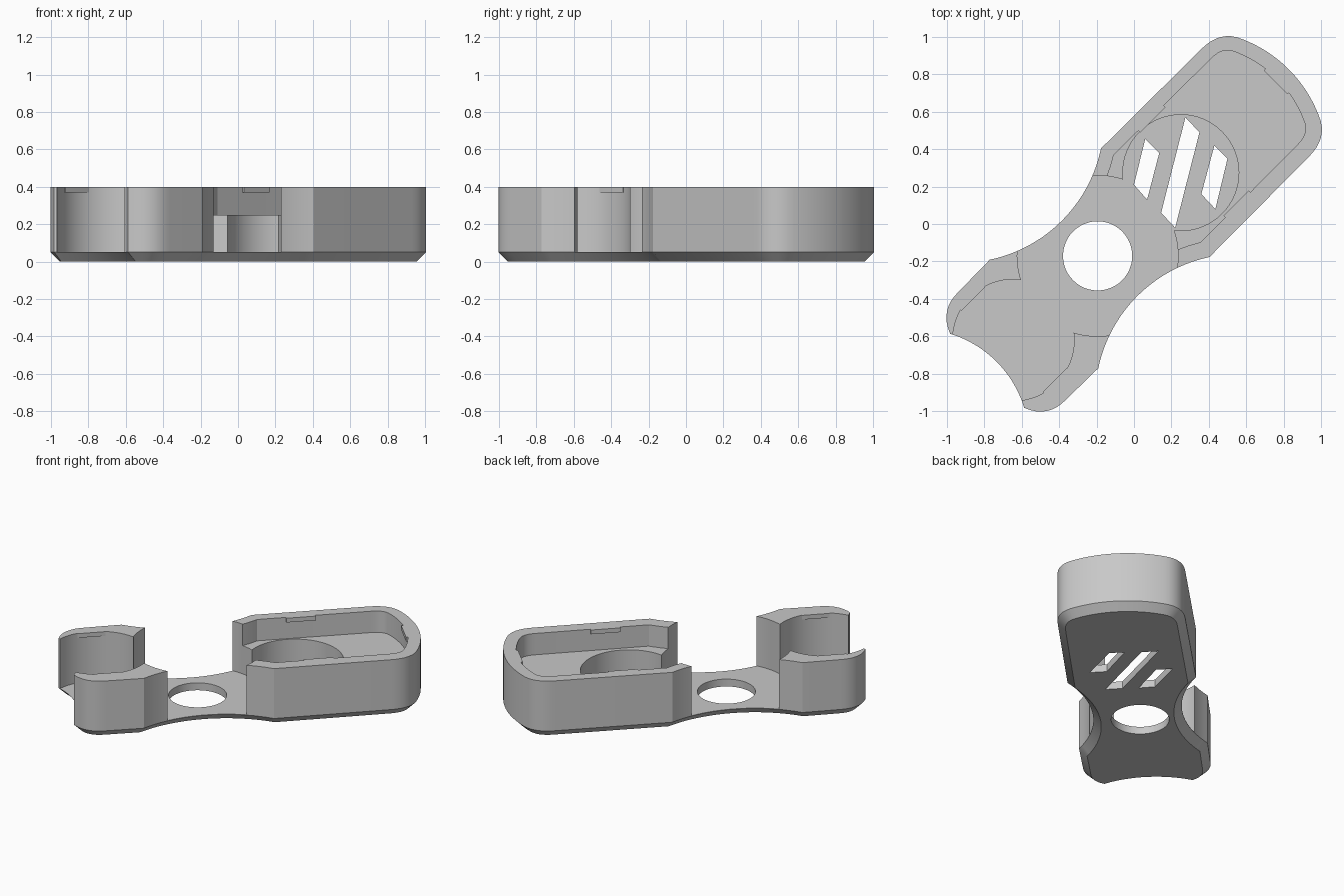
import bpy, bmesh, math
from mathutils import Vector, Matrix

if "Cube" in bpy.data.objects:
    bpy.data.objects.remove(bpy.data.objects["Cube"], do_unlink=True)

grey = bpy.data.materials.new("light grey plastic")
grey.use_nodes = True
grey.diffuse_color = (0.58, 0.58, 0.58, 1)
grey.node_tree.nodes["Principled BSDF"].inputs["Base Color"].default_value = (0.58, 0.58, 0.58, 1)

# The body lies along the diagonal: all shapes are drawn along X, then turned
TURN = Matrix.Rotation(math.radians(45), 4, "Z")
FLOOR, SHELF, TOP = 0.052, 0.25, 0.4
SHIFT = 0.017      # pockets sit slightly to the left of the middle
HOLE_U = -0.258


def arc(cx, cy, r, a0, a1, n):
    angles = [math.radians(a0 + (a1 - a0) * i / n) for i in range(n + 1)]
    return [Vector((cx + r * math.cos(a), cy + r * math.sin(a))) for a in angles]


def circle(cx, r, n=64):
    return arc(cx, SHIFT, r, 0, 360, n)[:-1]


def bend(a, b, c, n=8):
    a, b, c = Vector(a), Vector(b), Vector(c)
    return [a * (1 - t) ** 2 + b * 2 * t * (1 - t) + c * t * t for t in (i / n for i in range(n + 1))]


def inset(pts, d):
    """Move every side of a counter-clockwise outline inwards by d."""
    out = []
    for i, p in enumerate(pts):
        e = (p - pts[i - 1]).normalized()
        f = (pts[(i + 1) % len(pts)] - p).normalized()
        n, m = Vector((-e.y, e.x)), Vector((-f.y, f.x))
        out.append(p + (n + m) * d / (1 + n.dot(m)))
    return out


def loft(name, rings, turn=TURN):
    """Closed solid through (counter-clockwise outline, height) rings."""
    bm = bmesh.new()
    loops = [[bm.verts.new((p.x, p.y, z)) for p in pts] for pts, z in rings]
    for lo, hi in zip(loops, loops[1:]):
        for i in range(len(lo)):
            bm.faces.new((lo[i - 1], lo[i], hi[i], hi[i - 1]))
    bm.faces.new(loops[0][::-1])
    bm.faces.new(loops[-1])
    bm.transform(turn)
    me = bpy.data.meshes.new(name)
    bm.to_mesh(me)
    bm.free()
    ob = bpy.data.objects.new(name, me)
    me.materials.append(grey)
    bpy.context.collection.objects.link(ob)
    return ob


def cut(target, pts, z0, z1, turn=TURN):
    cutter = loft("cutter", [(pts, z0), (pts, z1)], turn)
    cutter.hide_render = True
    mod = target.modifiers.new("cut", "BOOLEAN")
    mod.operation, mod.solver, mod.object = "DIFFERENCE", "EXACT", cutter
    bpy.context.view_layer.update()
    with bpy.context.temp_override(object=target, active_object=target):
        bpy.ops.object.modifier_apply(modifier=mod.name)
    bpy.data.objects.remove(cutter, do_unlink=True)


# Outline: bulged far end, straight sides, waisted neck, hollowed near end
half = arc(0.46, 0, 0.71, 0, 24, 8)
half += bend(half[-1], (1.06, 0.41), (0.91, 0.407))[1:]
half += arc(-0.26, 1.053, 0.768, -56.8, -123.2, 20)
half += bend((-0.92, 0.407), (-1.06, 0.41), (-1.11, 0.28))
half += arc(-1.635, 0, 0.595, 28, 0, 8)[1:]
outline = half + [Vector((p.x, -p.y)) for p in half[-2:0:-1]]

# Body with a chamfered underside
body = loft("holder_body", [(inset(outline, 0.05), 0), (outline, 0.05), (outline, TOP)])

# Far pocket above a shelf, with a round recess in the shelf
pocket = [p + Vector((0, 0.008)) for p in inset(outline, 0.081) if p.x > -0.25]
cut(body, pocket, SHELF, 0.6)
cut(body, circle(0.371, 0.31), FLOOR, 0.61)

# Open neck, near pocket and finger hole
cut(body, circle(HOLE_U, 0.43, 72), FLOOR, 0.62)
cut(body, circle(-0.895, 0.325), FLOOR, 0.63)
cut(body, circle(HOLE_U, 0.185, 48), -0.1, 0.3)

# Three slanted slots through the recess floor
slots = [[(0.06, 0.455), (0, 0.21), (0.07, 0.13), (0.135, 0.38)],
         [(0.275, 0.57), (0.145, 0.06), (0.22, -0.02), (0.35, 0.49)],
         [(0.43, 0.42), (0.36, 0.16), (0.435, 0.08), (0.5, 0.35)]]
for s in slots:
    cut(body, [Vector(p) for p in s], -0.1, 0.3, Matrix.Identity(4))


# Small retaining tabs along the rim
def tab(name, u0, u1, v0, v1):
    pts = [Vector(p) for p in ((u0, v0), (u1, v0), (u1, v1), (u0, v1))]
    return loft(name, [(pts, 0.37), (pts, TOP)])


for side, sign in (("left", 1), ("right", -1)):
    far, near = sorted((sign * 0.315, sign * 0.36)), sorted((sign * 0.308, sign * 0.345))
    tab("far_tab_" + side, 0.37, 0.56, far[0] + 0.008, far[1] + 0.008)
    tab("near_tab_" + side, -0.98, -0.8, near[0] + SHIFT, near[1] + SHIFT)
tab("end_tab", 1.07, 1.12, -0.09, 0.09)

# Smooth curved walls, sharp edges
bpy.ops.object.select_all(action="DESELECT")
body.select_set(True)
bpy.context.view_layer.objects.active = body
bpy.ops.object.shade_smooth_by_angle(angle=math.radians(25))
